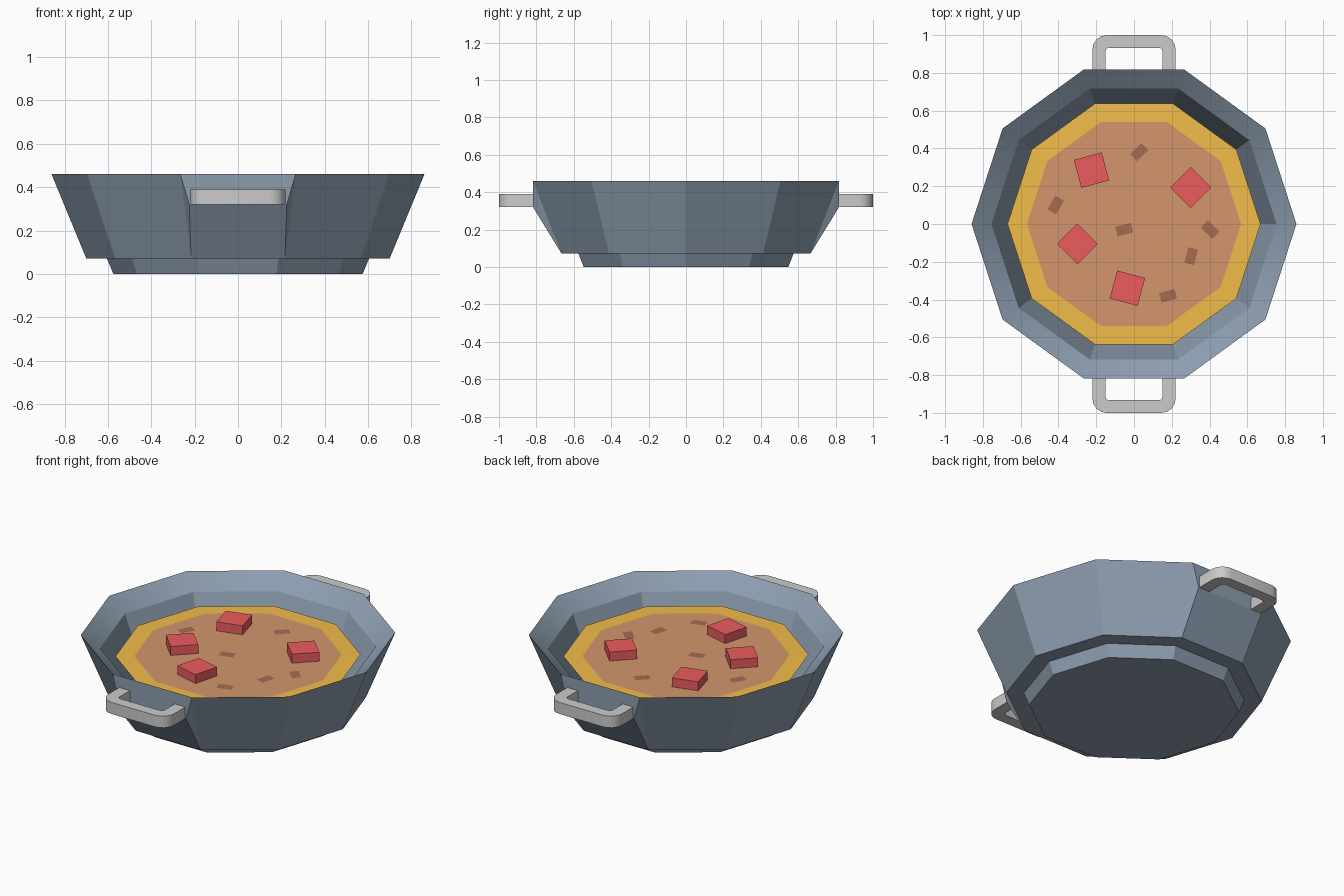
import bpy, bmesh
from math import sin, cos, pi, radians

if "Cube" in bpy.data.objects:
    bpy.data.objects.remove(bpy.data.objects["Cube"])

SIDES = 10


def material(name, rgb):
    # Colours are picked as seen on screen, then turned linear
    m = bpy.data.materials.new(name)
    m.diffuse_color = (*[((c + 0.055) / 1.055) ** 2.4 for c in rgb], 1)
    m.use_nodes = True
    m.node_tree.nodes["Principled BSDF"].inputs["Base Color"].default_value = m.diffuse_color
    return m


STEEL = material("blue_steel", (0.55, 0.615, 0.685))
CRUST = material("golden_edge", (0.95, 0.74, 0.29))
STEW = material("brown_filling", (0.83, 0.59, 0.43))
RED = material("red_chunk", (0.92, 0.36, 0.37))
HERB = material("dark_flake", (0.65, 0.42, 0.32))


def finish(name, bm, *mats):
    bmesh.ops.recalc_face_normals(bm, faces=bm.faces[:])
    me = bpy.data.meshes.new(name)
    bm.to_mesh(me)
    bm.free()
    for m in mats:
        me.materials.append(m)
    ob = bpy.data.objects.new(name, me)
    bpy.context.collection.objects.link(ob)
    return ob


def smooth(ob, angle):
    bpy.ops.object.select_all(action='DESELECT')
    ob.select_set(True)
    bpy.context.view_layer.objects.active = ob
    bpy.ops.object.shade_smooth_by_angle(angle=radians(angle))


def ring(bm, r, z):
    return [bm.verts.new((r * cos(2 * pi * i / SIDES), r * sin(2 * pi * i / SIDES), z))
            for i in range(SIDES)]


def bridge(bm, a, b):
    return [bm.faces.new((a[i], a[(i + 1) % SIDES], b[(i + 1) % SIDES], b[i]))
            for i in range(SIDES)]


# Bowl: foot, stepped outer wall, sharp rim and hollow inside
bm = bmesh.new()
profile = [(0.575, 0), (0.605, 0.072), (0.70, 0.072), (0.86, 0.46),
           (0.755, 0.38), (0.64, 0.09)]
rings = [ring(bm, r, z) for r, z in profile]
for k, (a, b) in enumerate(zip(rings, rings[1:])):
    if k != 2:
        bridge(bm, a, b)
bm.faces.new(rings[0])
bm.faces.new(rings[-1])

# Outer wall, with upright handle mounts on the front and back sides
low, top = rings[2], rings[3]
mid = {}
for j in (2, 3, 7, 8):
    x, y, _ = top[j].co
    mid[j] = bm.verts.new((0.225 if x > 0 else -0.225, y, 0.32))
    bm.faces.new((low[j], mid[j], top[j]))
for i in range(SIDES):
    n = (i + 1) % SIDES
    if i in (2, 7):
        bm.faces.new((low[i], low[n], mid[n], mid[i]))
        bm.faces.new((mid[i], mid[n], top[n], top[i]))
    else:
        bm.faces.new((low[i], low[n], top[n], top[i]))
smooth(finish("bowl", bm, STEEL), 30)

# Food surface: golden edge with a brown centre
bm = bmesh.new()
edge, centre = ring(bm, 0.67, 0.33), ring(bm, 0.567, 0.331)
bridge(bm, edge, centre)
bm.faces.new(centre).material_index = 1
food = finish("food", bm, CRUST, STEW)
if food.data.polygons[0].normal.z < 0:
    food.data.flip_normals()


# Handles: flat bars bent into a U with rounded corners
def handle(name, side):
    def bend(x, y0, y1, r):
        right = [(x, y0)] + [(x - r + r * cos(t * pi / 8), y1 - r + r * sin(t * pi / 8))
                             for t in range(5)]
        return right + [(-px, py) for px, py in reversed(right)]

    outer, inner = bend(0.22, 0.81, 1.0, 0.075), bend(0.15, 0.81, 0.933, 0.02)
    bm = bmesh.new()
    loops = [[bm.verts.new((x, y * side, z)) for z, x, y in
              ((0.32, *o), (0.32, *i), (0.39, *i), (0.39, *o))]
             for o, i in zip(outer, inner)]
    for a, b in zip(loops, loops[1:]):
        for k in range(4):
            n = (k + 1) % 4
            bm.faces.new((a[k], a[n], b[n], b[k]))
    bm.faces.new(loops[0])
    bm.faces.new(loops[-1])
    smooth(finish(name, bm), 30)


handle("front_handle", -1)
handle("back_handle", 1)

# Red chunks resting in the food
for n, (x, y, a) in enumerate([(-0.225, 0.285, 15), (0.30, 0.193, 45),
                               (-0.30, -0.105, 45), (-0.035, -0.34, -15)]):
    bm = bmesh.new()
    bmesh.ops.create_cube(bm, size=1)
    ob = finish(f"red_chunk_{n + 1}", bm, RED)
    ob.scale = (0.153, 0.153, 0.07)
    ob.location = (x, y, 0.35)
    ob.rotation_euler.z = radians(a)

# Flat dark flakes scattered on the surface
for n, (x, y, a) in enumerate([(0.027, 0.38, 45), (-0.415, 0.10, 60), (-0.052, -0.03, 15),
                               (0.403, -0.03, -45), (0.303, -0.17, 75), (0.18, -0.38, 15)]):
    bm = bmesh.new()
    bmesh.ops.create_grid(bm, x_segments=1, y_segments=1, size=0.5)
    ob = finish(f"flake_{n + 1}", bm, HERB)
    if ob.data.polygons[0].normal.z < 0:
        ob.data.flip_normals()
    ob.scale = (0.085, 0.053, 1)
    ob.location = (x, y, 0.334)
    ob.rotation_euler.z = radians(a)
